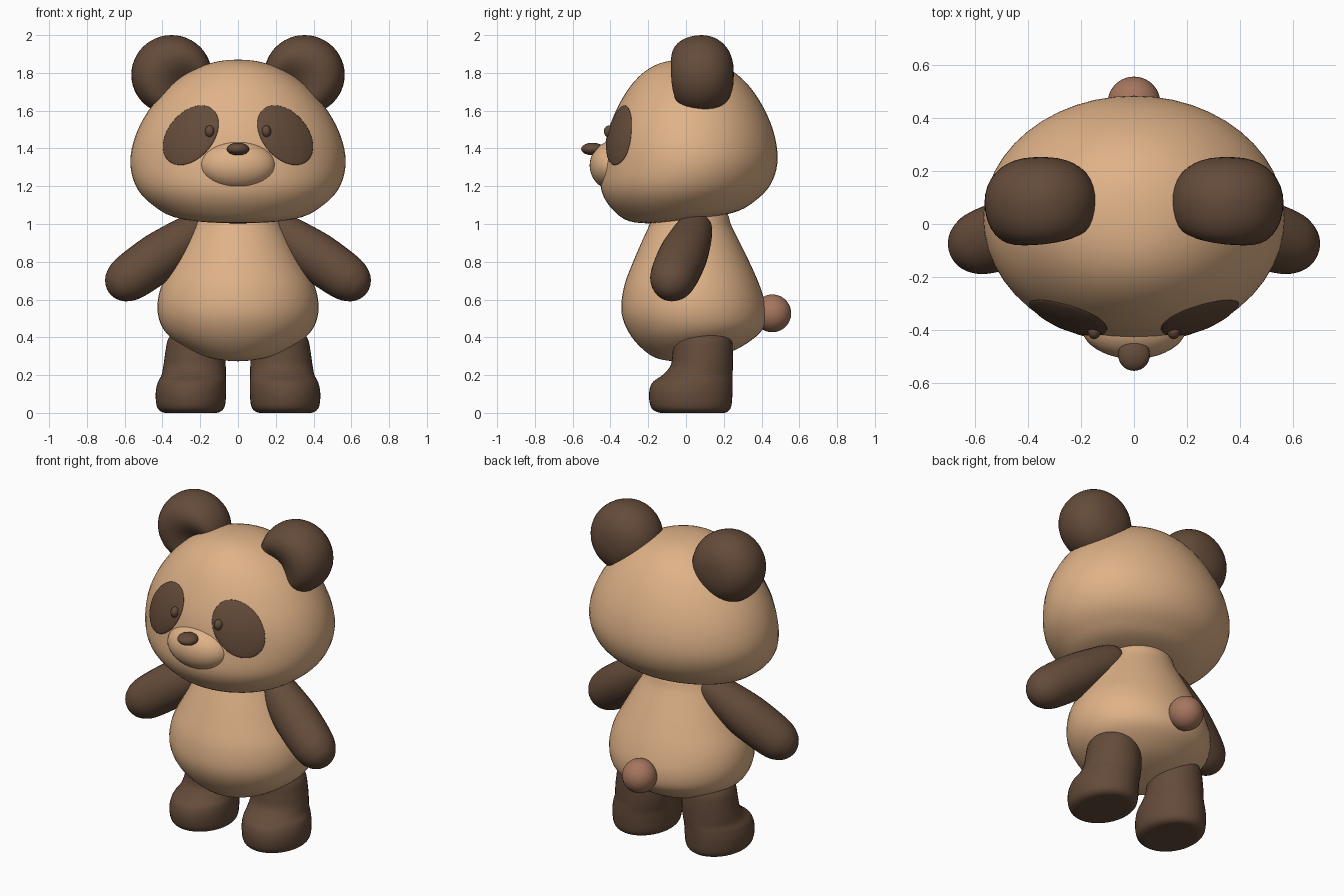
import bpy
import bmesh
import math
from mathutils import Matrix, Vector
from mathutils.bvhtree import BVHTree

cube = bpy.data.objects.get("Cube")
if cube:
    bpy.data.objects.remove(cube, do_unlink=True)


def material(name, rgb):
    mat = bpy.data.materials.new(name)
    mat.use_nodes = True
    mat.diffuse_color = (*rgb, 1)
    mat.node_tree.nodes["Principled BSDF"].inputs["Base Color"].default_value = (*rgb, 1)
    return mat


TAN = material("tan fur", (0.74, 0.445, 0.245))
DARK = material("dark brown fur", (0.128, 0.071, 0.042))
TAIL = material("rosy brown fur", (0.38, 0.18, 0.112))


def finish(name, bm, mat, side=1):
    """Turn a bmesh into a smooth object, mirrored when side is -1."""
    for v in bm.verts:
        v.co.x *= side
    bmesh.ops.remove_doubles(bm, verts=bm.verts, dist=1e-5)
    bmesh.ops.recalc_face_normals(bm, faces=bm.faces)
    mesh = bpy.data.meshes.new(name)
    bm.to_mesh(mesh)
    bm.free()
    mesh.materials.append(mat)
    mesh.shade_smooth()
    obj = bpy.data.objects.new(name, mesh)
    bpy.context.scene.collection.objects.link(obj)
    return obj


def spline(p0, p1, p2, p3, t):
    return [0.5 * (2 * b + (c - a) * t + (2 * a - 5 * b + 4 * c - d) * t * t
                   + (3 * b - a - 3 * c + d) * t ** 3)
            for a, b, c, d in zip(p0, p1, p2, p3)]


def loft(rings, segments=48, steps=5):
    """Smooth closed skin over oval rings (z, x0, x1, y0, y1, tilt)."""
    def ghost(r):
        return (r[0], r[2], r[1], r[4], r[3], r[5])
    pts = [ghost(rings[1]), *rings, ghost(rings[-2])]
    fine = [spline(*pts[i:i + 4], s / steps)
            for i in range(len(pts) - 3) for s in range(steps)] + [rings[-1]]
    bm = bmesh.new()
    loops = []
    for z, x0, x1, y0, y1, tilt in fine:
        loop = []
        for k in range(segments):
            a = math.tau * k / segments
            x = (x0 + x1) / 2 + (x1 - x0) / 2 * math.cos(a)
            y = (y0 + y1) / 2 + (y1 - y0) / 2 * math.sin(a)
            loop.append(bm.verts.new((x, y, z + tilt * y)))
        loops.append(loop)
    for a, b in zip(loops, loops[1:]):
        for k in range(segments):
            n = (k + 1) % segments
            bm.faces.new((a[k], a[n], b[n], b[k]))
    return bm


def even(z, w, y0, y1, tilt=0):
    return (z, -w, w, y0, y1, tilt)


def ellipsoid(center, radii):
    bm = bmesh.new()
    bmesh.ops.create_uvsphere(bm, u_segments=40, v_segments=24, radius=1)
    bm.transform(Matrix.Translation(center) @ Matrix.Diagonal((*radii, 1)))
    return bm


# Head and body
head_mesh = loft([
    even(1.87, 0, 0, 0), even(1.85, 0.15, -0.14, 0.16),
    even(1.78, 0.30, -0.25, 0.285), even(1.66, 0.43, -0.34, 0.385),
    even(1.5, 0.53, -0.41, 0.46), even(1.34, 0.57, -0.44, 0.485),
    even(1.2, 0.54, -0.45, 0.45, 0.03), even(1.1, 0.45, -0.385, 0.37, 0.07),
    even(1.035, 0.31, -0.27, 0.25, 0.1), even(1.015, 0, -0.02, -0.02, 0.1)])
head_surface = BVHTree.FromBMesh(head_mesh)
finish("head", head_mesh, TAN)
finish("body", loft([
    even(1.1, 0, 0.02, 0.02), even(1.07, 0.18, -0.15, 0.2),
    even(0.98, 0.24, -0.2, 0.245), even(0.8, 0.34, -0.28, 0.335),
    even(0.66, 0.41, -0.33, 0.395), even(0.53, 0.425, -0.34, 0.425, 0.02),
    even(0.42, 0.38, -0.29, 0.405, 0.05), even(0.33, 0.26, -0.2, 0.3, 0.08),
    even(0.29, 0.14, -0.12, 0.17, 0.08), even(0.275, 0, 0, 0, 0.08)]), TAN)

# Muzzle, nose and tail
finish("muzzle", ellipsoid((0, -0.385, 1.31), (0.2, 0.125, 0.13)), TAN)
finish("nose", ellipsoid((0, -0.495, 1.397), (0.06, 0.06, 0.033)), DARK)
finish("tail", ellipsoid((0, 0.457, 0.527), (0.1, 0.1, 0.1)), TAIL)


def ear(side, name):
    """Rounded cup with a hollow in the front, towards the head."""
    bm = ellipsoid((0, 0, 0), (1, 1, 1))
    for v in bm.verts:
        x, y, z = v.co
        rho = min(1, math.hypot(x, z))
        power = 3.6 if y < 0 else 2.5
        depth = math.copysign(math.sqrt(1 - rho ** power), y) * 0.17
        if y < 0:
            depth += 0.1 * math.exp(-4 * ((x + 0.42) ** 2 + (z + 0.32) ** 2)) * (1 - rho ** 4)
        v.co = (0.352 + 0.213 * x, 0.083 + depth, 1.79 + 0.21 * z)
    finish(name, bm, DARK, side)


def arm(side, name):
    """Tapered limb from shoulder to rounded hand."""
    shoulder, hand = Vector((0.22, 0.045, 0.967)), Vector((0.585, -0.072, 0.707))
    axis = hand - shoulder
    profile = [(-0.09, 0), (-0.065, 0.068), (0, 0.097), (0.13, 0.118), (0.27, 0.13),
               (0.45, 0.123), (0.53, 0.095), (0.57, 0.053), (0.585, 0)]
    bm = loft([even(d, r, -r, r) for d, r in profile], 32)
    bm.transform(Matrix.Translation(shoulder) @ axis.to_track_quat('Z', 'Y').to_matrix().to_4x4())
    finish(name, bm, DARK, side)


def leg(side, name):
    """Stout leg with a foot that swells forward over a flat sole."""
    rings = [(0, 0.25, 0.25, 0.04, 0.04), (0, 0.16, 0.34, -0.08, 0.16),
             (0.002, 0.105, 0.395, -0.145, 0.21), (0.03, 0.072, 0.428, -0.185, 0.238),
             (0.1, 0.063, 0.436, -0.196, 0.246), (0.16, 0.063, 0.425, -0.178, 0.247),
             (0.2, 0.064, 0.405, -0.125, 0.247), (0.25, 0.065, 0.395, -0.082, 0.248),
             (0.32, 0.07, 0.385, -0.07, 0.248), (0.39, 0.085, 0.37, -0.06, 0.24),
             (0.43, 0.13, 0.33, -0.01, 0.2), (0.44, 0.23, 0.23, 0.09, 0.09)]
    bm = loft([(*r, 0) for r in rings], 40)
    for v in bm.verts:
        v.co.z = max(v.co.z, 0)
    finish(name, bm, DARK, side)


def eye_patch(side, name):
    """Slanted oval laid over the face, slightly domed."""
    bm = bmesh.new()
    bmesh.ops.create_uvsphere(bm, u_segments=40, v_segments=24, radius=1)
    turn = Matrix.Rotation(math.radians(40), 2)
    for v in bm.verts:
        u, w = turn @ Vector((v.co.x * 0.12, v.co.y * 0.18))
        x, z = 0.25 + u, 1.47 + w
        hit = head_surface.ray_cast(Vector((x, -2, z)), Vector((0, 1, 0)))[0]
        v.co = (x, hit.y - 0.006 + 0.014 * -v.co.z, z)
    finish(name, bm, DARK, side)


for side, word in ((1, "left"), (-1, "right")):
    ear(side, word + "_ear")
    arm(side, word + "_arm")
    leg(side, word + "_leg")
    eye_patch(side, word + "_eye_patch")
    finish(word + "_eye", ellipsoid((0.15, -0.405, 1.49), (0.025, 0.03, 0.032)), DARK, side)
